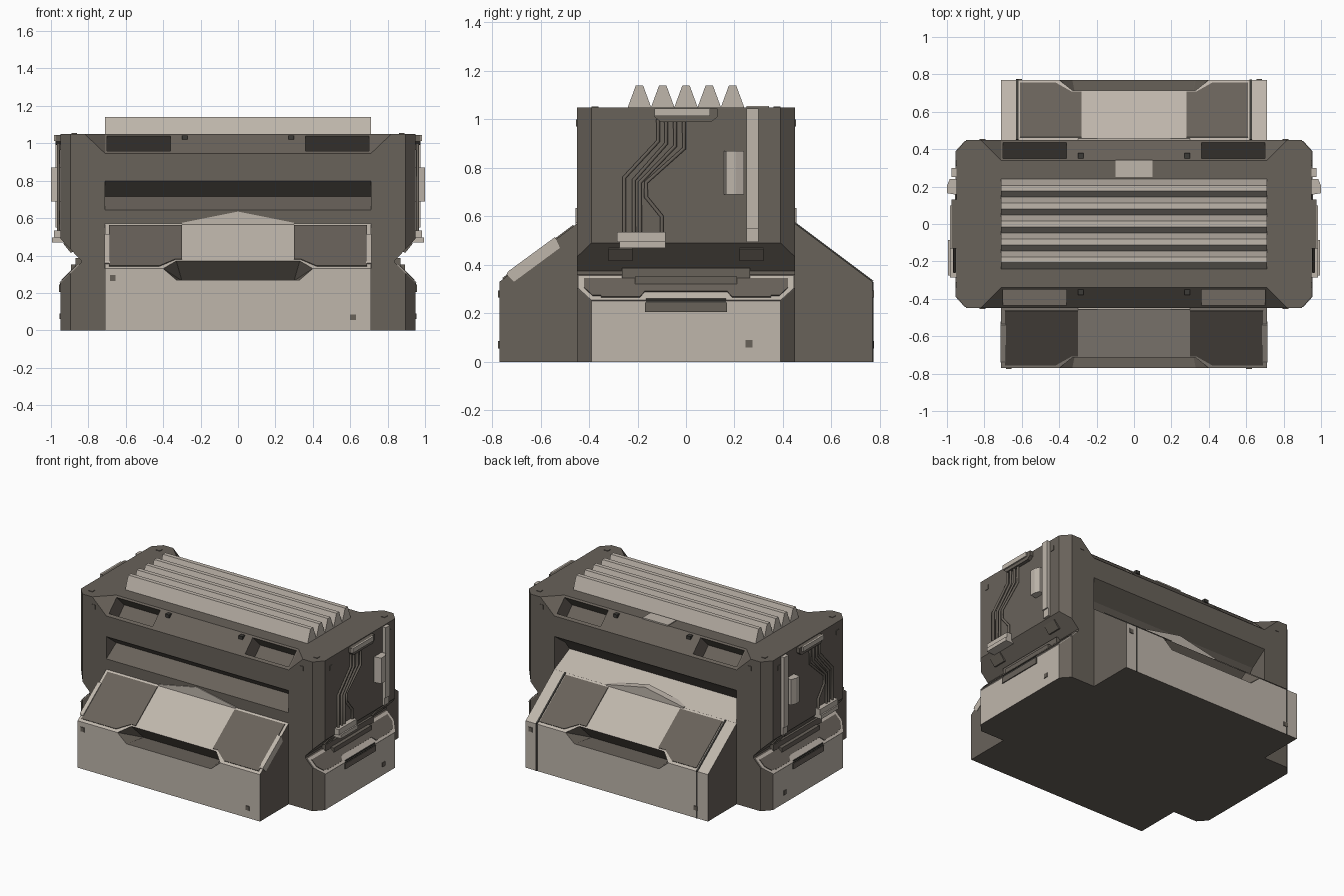
import bpy, bmesh
from mathutils import Vector as V

if "Cube" in bpy.data.objects:
    bpy.data.objects.remove(bpy.data.objects["Cube"])


def material(name, rgb):
    m = bpy.data.materials.new(name)
    m.diffuse_color = (*rgb, 1)
    m.use_nodes = True
    m.node_tree.nodes["Principled BSDF"].inputs["Base Color"].default_value = m.diffuse_color
    return m


DARK = material("dark_olive_grey", (0.14, 0.122, 0.102))
LIGHT = material("light_warm_grey", (0.52, 0.468, 0.41))
BLACK = material("charcoal", (0.045, 0.043, 0.038))


def finish(name, bm, mats):
    bmesh.ops.recalc_face_normals(bm, faces=bm.faces)
    me = bpy.data.meshes.new(name)
    bm.to_mesh(me)
    bm.free()
    ob = bpy.data.objects.new(name, me)
    bpy.context.collection.objects.link(ob)
    for m in mats:
        me.materials.append(m)
    return ob


def slab(name, pts, off, mat=DARK):
    """Polygon of 3D points extruded along an offset vector."""
    bm = bmesh.new()
    off = V(off)
    a = [bm.verts.new(V(p)) for p in pts]
    b = [bm.verts.new(V(p) + off) for p in pts]
    n = len(a)
    bm.faces.new(a)
    bm.faces.new(b[::-1])
    for i in range(n):
        bm.faces.new((a[i], b[i], b[(i + 1) % n], a[(i + 1) % n]))
    return finish(name, bm, [mat])


def prism_x(name, yz, x0, x1, mat=DARK):
    return slab(name, [(x0, y, z) for y, z in yz], (x1 - x0, 0, 0), mat)


def box(name, x0, x1, y0, y1, z0, z1, mat=DARK):
    return prism_x(name, [(y0, z0), (y1, z0), (y1, z1), (y0, z1)], x0, x1, mat)


def hull(name, pts):
    bm = bmesh.new()
    bmesh.ops.convex_hull(bm, input=[bm.verts.new(p) for p in pts])
    return finish(name, bm, [DARK])


def cut(ob, cutter):
    cutter.hide_render = True
    mod = ob.modifiers.new("cut", 'BOOLEAN')
    mod.operation = 'DIFFERENCE'
    mod.solver = 'EXACT'
    mod.object = cutter
    bpy.context.view_layer.objects.active = ob
    bpy.ops.object.modifier_apply(modifier=mod.name)
    bpy.data.objects.remove(cutter, do_unlink=True)


def paint(ob, rule):
    """Light colour on the faces that satisfy the rule."""
    ob.data.materials.clear()
    ob.data.materials.append(DARK)
    ob.data.materials.append(LIGHT)
    for p in ob.data.polygons:
        p.material_index = 1 if rule(p.center, p.normal) else 0


# Main body: octagonal block with waist, shoulder bevels, pockets and slots
plan = [(.95, -.39), (.95, .39), (.895, .45), (-.895, .45),
        (-.95, .39), (-.95, -.39), (-.895, -.45), (.895, -.45)]
body = slab("main_body", [(x, y, 0) for x, y in plan], (0, 0, 1.05))
for s in (-1, 1):
    cut(body, slab("waist_cutter", [(s * x, -.6, z) for x, z in
        [(.97, .23), (.84, .36), (.84, .375), (.95, .49), (.97, .511)]], (0, 1.2, 0)))
    cut(body, hull("shoulder_cutter", [(q * x, s * y, z) for q in (-1, 1) for x, y, z in
        [(.71, .45, .945), (.71, .34, 1.05), (.82, .45, 1.05),
         (.71, .56, .945), (.71, .34, 1.16), (.82, .56, 1.16)]]))
    for q in (-1, 1):
        cut(body, prism_x("pocket_cutter", [(s * y, z) for y, z in
            [(.475, .998), (.39, 1.08), (.265, .955), (.35, .873)]], q * .36, q * .70))
cut(body, prism_x("front_slot_cutter", [(-.47, .63), (-.47, .815), (-.34, .715)], -.71, .71))
cut(body, prism_x("rear_slot_cutter",
                  [(.47, .56), (.47, .815), (.33, .715), (.28, .65)], -.71, .71))
paint(body, lambda c, n: (abs(n.x) > .9 and c.z < .24) or
      (n.z > .5 and c.y > .25 and .56 < c.z < .66 and abs(c.x) < .6))


def slope(sy, x, t):
    return (x, sy * (.77 - .32 * t), .33 + .24 * t)


# Front and rear housings with a hand pocket, dark panels and a gable plate
for label, sy, inner, outer in (("front", -1, .30, .69), ("rear", 1, .28, .61)):
    h = prism_x(label + "_housing", [(sy * y, z) for y, z in
        [(.43, 0), (.77, 0), (.77, .33), (.45, .57), (.43, .57)]], -.71, .71)
    cut(h, hull("hand_pocket_cutter", [(q * x, sy * y, z) for q in (-1, 1) for x, y, z in
        [(.40, .77, .33), (.33, .715, .371), (.33, .77, .27), (.33, .80, .27),
         (.40, .80, .35), (.33, .74, .40), (.30, .62, .265)]]))
    paint(h, lambda c, n: abs(n.x) < .05 and n.z > -.1 and
          (abs(c.y) > .765 or (n.z > .7 and n.y * sy > .5)))
    nrm = V((0, sy * .6, .8)) * .005
    for q in (-1, 1):
        slab(label + "_slope_panel", [slope(sy, q * x, t) for x, t in
             [(inner, .2), (.335, .2), (.42, .05), (outer, .05), (outer, .96), (inner, .96)]], nrm)
    depth = -.006 if sy < 0 else -.05
    slab(label + "_gable_plate", [(-.3, sy * .456, .56), (-.3, sy * .456, .575),
         (0, sy * .456, .635), (.3, sy * .456, .575), (.3, sy * .456, .56)],
         (0, sy * depth, 0), LIGHT)
    for x, z in ((-.67, .28), (.615, .07)):
        box(label + "_housing_bolt", -sy * x - .015, -sy * x + .015,
            sy * .76, sy * .775, z - .015, z + .015)

for q in (-1, 1):
    # Front edge clips and rear grooves
    prism_x("front_clip", [(-.74, .36), (-.735, .372), (-.54, .515), (-.52, .47), (-.71, .33)],
            q * .685, q * .714, LIGHT)
    slab("rear_slope_groove", [slope(1, q * x, t) for x, t in
         [(.618, 0), (.63, 0), (.63, 1), (.618, 1)]], (0, .003, .004), BLACK)
    box("rear_face_groove", q * .618, q * .63, .765, .773, 0, .33, BLACK)

# Cooling fins on top
for i in range(5):
    y = (i - 2) * .096
    prism_x("cooling_fin", [(y - .05, 1.045), (y + .05, 1.045),
                            (y + .015, 1.14), (y - .015, 1.14)], -.71, .71, LIGHT)
box("top_rear_plate", -.1, .1, .25, .343, 1.045, 1.056, LIGHT)

# Flush bolts on the top, front, rear and sides
for sx in (-1, 1):
    for sy in (-1, 1):
        x, y = sx * .875, sy * .375
        box("top_bolt", x - .015, x + .015, y - .015, y + .015, 1.04, 1.054)
        x = sx * .81
        box("face_bolt", x - .015, x + .015, sy * .44, sy * .454, .97, 1.0)
        y = sy * .325
        box("side_bolt", sx * .94, sx * .954, y - .015, y + .015, .965, .995)
        x = sx * .285
        box("shoulder_bolt", x - .015, x + .015, sy * .35, sy * .38, 1.02, 1.042, BLACK)


def mirrored_y(half):
    return half + [(-y, z) for y, z in reversed(half)]


def cable(name, s, yz):
    cu = bpy.data.curves.new(name, 'CURVE')
    cu.dimensions = '3D'
    cu.bevel_depth = .009
    cu.bevel_resolution = 1
    sp = cu.splines.new('POLY')
    sp.points.add(len(yz) - 1)
    for p, (y, z) in zip(sp.points, yz):
        p.co = (s * .96, y, z, 1)
    ob = bpy.data.objects.new(name, cu)
    bpy.context.collection.objects.link(ob)
    cu.materials.append(DARK)


for s in (-1, 1):
    # Waist ledge: light frame with a stepped dark panel over it
    def ledge(pts, lift):
        return [(s * (1.2 - z + lift), y, z + lift) for y, z in pts]
    frame = mirrored_y([(.445, .352), (.445, .30), (.39, .25)])
    panel = mirrored_y([(.23, .338), (.42, .338), (.42, .30), (.385, .268), (.35, .268),
                        (.35, .262), (.19, .262), (.17, .285)])
    slab("ledge_frame", ledge(frame, 0), (s * .004, 0, .004), LIGHT)
    slab("ledge_panel", ledge(panel, .004), (s * .003, 0, .003))
    box("ledge_bar", s * .83, s * .868, -.265, .265, .345, .388)
    box("ledge_step", s * .84, s * .893, -.21, .21, .315, .352)
    # Lower side handle and bolt
    box("side_handle", s * .94, s * .957, -.17, .17, .205, .245)
    box("side_handle_slot", s * .93, s * .953, -.165, .165, .245, .262, BLACK)
    box("lower_side_bolt", s * .94, s * .955, .245, .275, .06, .09)
    # Brackets under the overhang
    for y in (-.27, .27):
        prism = [(s * .86, y - .05, .425), (s * .895, y - .05, .415),
                 (s * .935, y - .05, .465), (s * .91, y - .05, .485)]
        slab("overhang_bracket", prism, (0, .1, 0))
    # Conduit strip, junction box and connectors
    box("conduit_strip", s * .94, s * .975, .25, .30, .55, 1.045, LIGHT)
    box("conduit_foot", s * .94, s * .965, .25, .30, .495, .55, LIGHT)
    slab("junction_box", [(s * x, y, .69) for x, y in
         [(.94, .155), (1.0, .165), (1.0, .205), (.985, .24), (.94, .24)]], (0, 0, .18), LIGHT)
    slab("upper_connector", [(s * .94, y, z) for y, z in
         [(-.13, 1.045), (.13, 1.045), (.13, 1.01), (.105, .99), (-.105, .99), (-.13, 1.01)]],
         (s * .035, 0, 0))
    box("upper_connector_face", s * .97, s * .985, -.13, .10, 1.013, 1.045, LIGHT)
    box("lower_connector", s * .94, s * .985, -.285, -.085, .495, .535, LIGHT)
    box("lower_connector_base", s * .93, s * .995, -.275, -.085, .47, .497, LIGHT)
    # Cables
    for top, low, bend in ((-.115, -.255, .76), (-.082, -.215, .75), (-.045, -.19, .74)):
        cable("cable", s, [(top, 1.0), (top, bend + .15), (low, bend), (low, .53)])
    cable("cable", s, [(-.008, 1.0), (-.008, .88), (-.165, .74), (-.165, .68),
                       (-.1, .60), (-.1, .53)])
